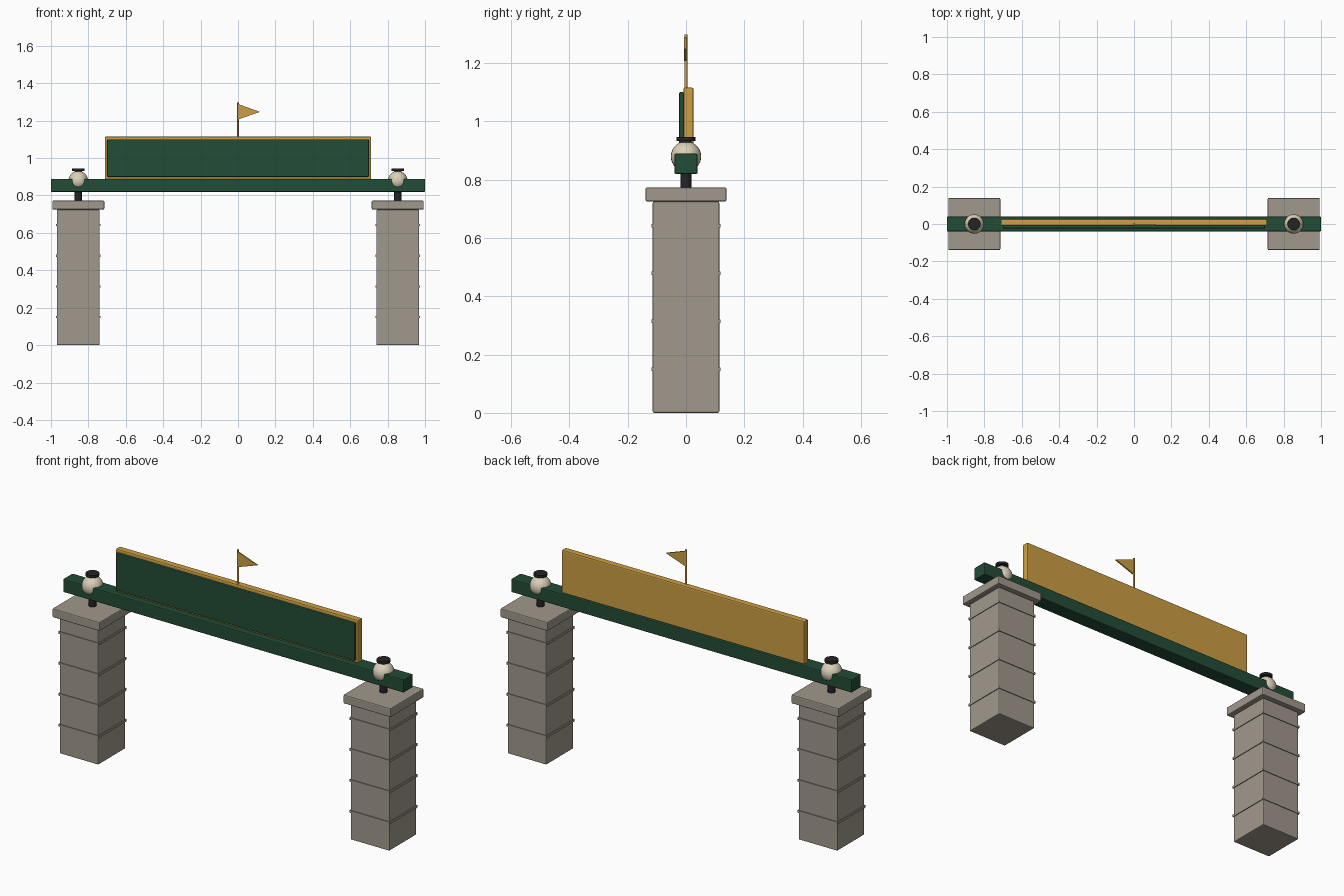
import bpy, bmesh
from mathutils import Matrix, Vector

if "Cube" in bpy.data.objects:
    bpy.data.objects.remove(bpy.data.objects["Cube"])


def material(name, rgb):
    m = bpy.data.materials.new(name)
    lin = [(c / 255 / 12.92) if c < 11 else ((c / 255 + 0.055) / 1.055) ** 2.4 for c in rgb]
    m.diffuse_color = (*lin, 1)
    m.use_nodes = True
    m.node_tree.nodes["Principled BSDF"].inputs["Base Color"].default_value = m.diffuse_color
    return m


STONE = material("warm grey stone", (160, 152, 140))
GREEN = material("dark green paint", (34, 76, 54))
GOLD = material("gold paint", (205, 159, 68))
CREAM = material("cream glass", (220, 209, 184))
BLACK = material("black iron", (36, 36, 37))


def finish(bm, name, mat, bevel=0, smooth=False):
    bmesh.ops.recalc_face_normals(bm, faces=bm.faces)
    me = bpy.data.meshes.new(name)
    bm.to_mesh(me)
    bm.free()
    me.materials.append(mat)
    ob = bpy.data.objects.new(name, me)
    bpy.context.collection.objects.link(ob)
    if bevel:
        mod = ob.modifiers.new("edge bevel", 'BEVEL')
        mod.width = bevel
        mod.segments = 2
    if smooth:
        bpy.ops.object.select_all(action='DESELECT')
        ob.select_set(True)
        bpy.context.view_layer.objects.active = ob
        bpy.ops.object.shade_smooth_by_angle()
    return ob


def box(name, mat, lo, hi, bevel=0):
    bm = bmesh.new()
    lo, hi = Vector(lo), Vector(hi)
    bmesh.ops.create_cube(bm, size=1, matrix=Matrix.Translation((lo + hi) / 2) @ Matrix.Diagonal((*(hi - lo), 1)))
    return finish(bm, name, mat, bevel)


def cylinder(name, mat, x, z0, z1, r, sides=24, bevel=0):
    bm = bmesh.new()
    bmesh.ops.create_cone(bm, cap_ends=True, segments=sides, radius1=r, radius2=r, depth=z1 - z0,
                          matrix=Matrix.Translation((x, 0, (z0 + z1) / 2)))
    return finish(bm, name, mat, bevel, True)


def block(name, mat, x, half, z0, z1, bevel=0):
    return box(name, mat, (x - half, -half, z0), (x + half, half, z1), bevel)


# Stone pillars with mortar bands, capstones and lamps
for side, x in (("left", -0.854), ("right", 0.854)):
    block(side + "_pillar", STONE, x, 0.114, 0, 0.725, 0.005)
    for i in range(4):
        z = 0.15 + i * 0.164
        block(f"{side}_pillar_band_{i + 1}", STONE, x, 0.118, z - 0.006, z + 0.006)
    block(side + "_capstone", STONE, x, 0.139, 0.725, 0.772, 0.005)
    cylinder(side + "_lamp_post", BLACK, x, 0.77, 0.935, 0.019)
    bm = bmesh.new()
    bmesh.ops.create_uvsphere(bm, u_segments=24, v_segments=16, radius=0.052,
                              matrix=Matrix.Translation((x, 0, 0.879)))
    finish(bm, side + "_lamp_globe", CREAM, 0, True)
    cylinder(side + "_lamp_lid", BLACK, x, 0.932, 0.945, 0.033)

# Cross beam
box("cross_beam", GREEN, (-1, -0.04, 0.819), (1, 0.04, 0.889), 0.005)

# Sign board: gold backing with a green front panel
box("sign_backing", GOLD, (-0.712, -0.009, 0.886), (0.712, 0.026, 1.115), 0.006)
box("sign_panel", GREEN, (-0.7, -0.024, 0.9), (0.7, -0.007, 1.1), 0.005)

# Pennant on a thin pole
cylinder("flag_pole", GOLD, 0, 1.11, 1.297, 0.005, 12)
bm = bmesh.new()
tri = bm.faces.new([bm.verts.new(p) for p in ((0, -0.007, 1.206), (0.117, -0.007, 1.247), (0, -0.007, 1.289))])
ext = bmesh.ops.extrude_face_region(bm, geom=[tri])
bmesh.ops.translate(bm, vec=(0, 0.008, 0), verts=[v for v in ext["geom"] if isinstance(v, bmesh.types.BMVert)])
finish(bm, "pennant", GOLD)
